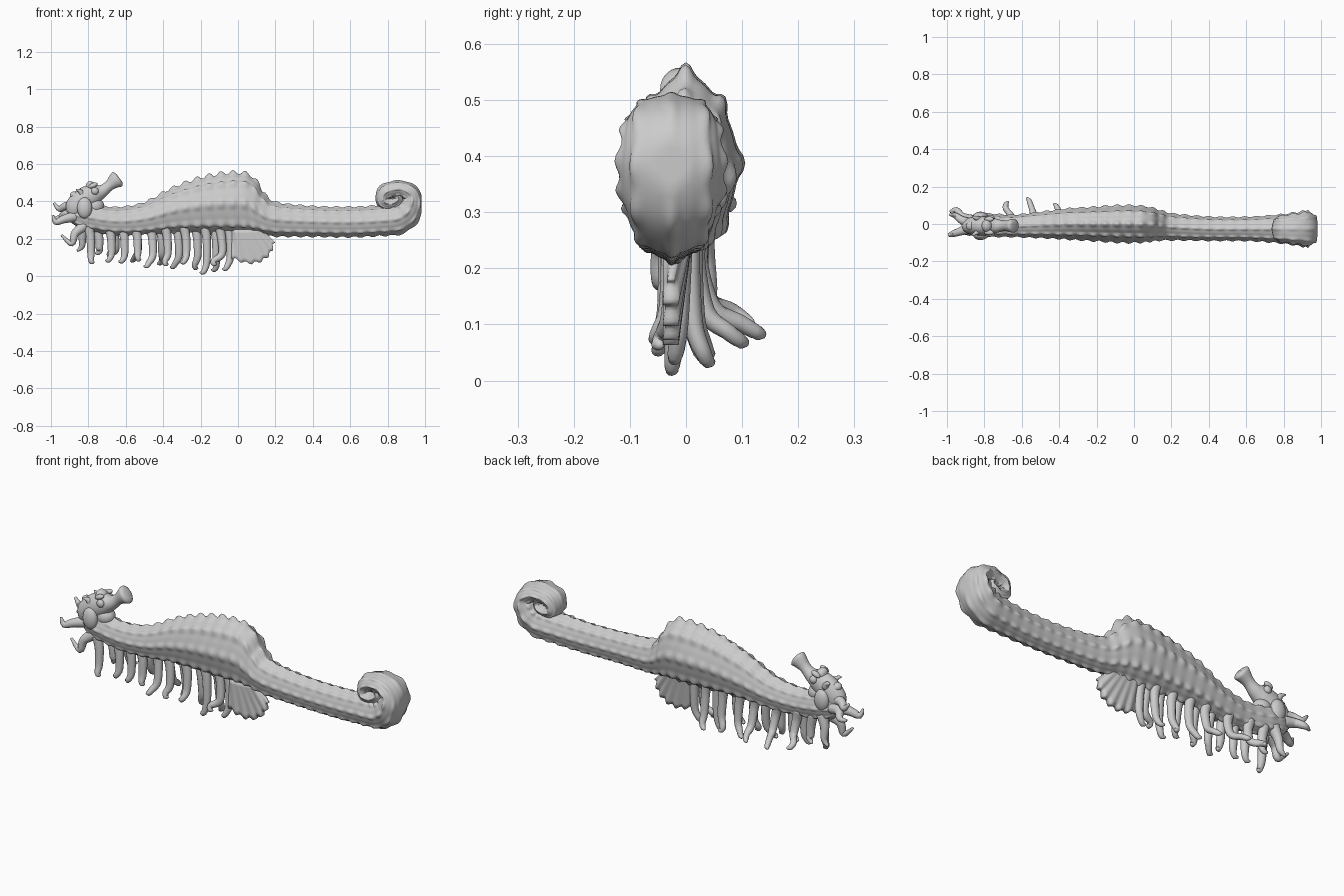
import bpy, bmesh, math
from mathutils import Vector

TAU = 2 * math.pi


def spline(keys, step):
    """Catmull-Rom samples through (x, y, z, half_height, half_width) keys."""
    ks = [keys[0]] + list(keys) + [keys[-1]]
    out = []
    for i in range(1, len(ks) - 2):
        a, b, c, d = ks[i - 1:i + 3]
        n = max(2, int((Vector(c[:3]) - Vector(b[:3])).length / step))
        for j in range(n):
            t = j / n
            out.append([0.5 * (2*q + (r - p)*t + (2*p - 5*q + 4*r - s)*t*t
                               + (3*q - p - 3*r + s)*t**3)
                        for p, q, r, s in zip(a, b, c, d)])
    out.append(list(keys[-1]))
    return out


def finish(name, bm):
    bmesh.ops.recalc_face_normals(bm, faces=bm.faces)
    for f in bm.faces:
        f.smooth = True
    me = bpy.data.meshes.new(name)
    bm.to_mesh(me)
    bm.free()
    ob = bpy.data.objects.new(name, me)
    bpy.context.collection.objects.link(ob)
    return ob


def sweep(name, keys, step=0.012, sides=12, bump=None, max_x=9, upright=False):
    """Tube with elliptical section along a path, optionally knobbed."""
    pts = spline(keys, step)
    bm = bmesh.new()
    rings, dist = [], 0.0
    for i, p in enumerate(pts):
        c = Vector(p[:3])
        t = Vector(pts[min(i+1, len(pts)-1)][:3]) - Vector(pts[max(i-1, 0)][:3])
        if upright and c.x < .65:
            t.z *= 0.1
        t.normalize()
        if i:
            dist += (c - Vector(pts[i-1][:3])).length
        side = (Vector((0, 1, 0)) - t * t.y).normalized()
        up = t.cross(side)
        ring = []
        for k in range(sides):
            a = TAU * k / sides
            f = bump(dist, a, c) if bump else 1
            v = c + side * (math.cos(a) * max(p[4], .002) * f) + up * (math.sin(a) * max(p[3], .002) * f)
            v.x = min(v.x, max_x)
            ring.append(bm.verts.new(v))
        rings.append(ring)
    for r, q in zip(rings, rings[1:]):
        for k in range(sides):
            n = (k + 1) % sides
            bm.faces.new((r[k], r[n], q[n], q[k]))
    bm.faces.new(rings[0])
    bm.faces.new(rings[-1])
    return finish(name, bm)


def ball(name, loc, scale, tilt=0):
    bm = bmesh.new()
    bmesh.ops.create_uvsphere(bm, u_segments=24, v_segments=14, radius=1)
    ob = finish(name, bm)
    ob.location, ob.scale, ob.rotation_euler = loc, scale, (0, tilt, 0)
    return ob


# Body and curled tail: eight knobbed ridges crossed by bony rings
def knobs(s, a, c):
    ridge = max(0, math.cos(8 * a)) ** 1.3
    ring = 0.5 + 0.5 * math.cos(TAU * s / 0.064)
    hump = max(0, 1 - abs(c.x + .12) / .4)
    side = .03 * max(0, math.cos(2 * a)) ** 6 * hump
    slim = .05 * hump * max(0, math.sin(2 * (abs(a - math.pi / 2) if a < math.pi else 0))) ** 2
    crest = 0.04 * max(0, math.sin(a)) ** 12 if -0.5 < c.x < 0.14 else 0
    return 0.94 - slim + side + 0.035 * ridge + (0.09 * ridge + 0.015 + crest) * ring


body_keys = [
    (-.91, 0, .33, .01, .01), (-.885, 0, .33, .05, .04), (-.8, -.005, .315, .07, .06),
    (-.65, -.01, .295, .073, .058), (-.5, -.005, .308, .085, .068), (-.35, 0, .35, .117, .08),
    (-.2, 0, .376, .145, .088), (-.05, 0, .387, .16, .096), (.06, -.002, .38, .155, .092),
    (.13, -.008, .335, .112, .08), (.2, -.015, .305, .09, .07), (.4, -.025, .293, .08, .063),
    (.6, -.026, .29, .079, .063), (.75, -.026, .297, .08, .072), (.86, -.026, .31, .082, .085),
    (.918, -.026, .36, .07, .095), (.928, -.026, .43, .052, .09), (.87, -.026, .465, .046, .08),
    (.79, -.026, .448, .045, .07), (.775, -.026, .4, .036, .068), (.82, -.026, .385, .034, .066),
    (.86, -.026, .41, .026, .063), (.845, -.026, .44, .02, .058), (.825, -.026, .425, .015, .05)]
sweep("body_and_tail", body_keys, 0.009, 80, knobs, 0.982, True)

# Head with cheek, brow and flared snout
sweep("head", [(-.89, -.01, .33, .03, .03), (-.87, -.01, .36, .06, .045), (-.82, -.01, .41, .064, .052),
               (-.765, -.01, .44, .055, .046), (-.725, -.01, .455, .035, .035), (-.69, -.01, .483, .028, .028),
               (-.66, -.01, .508, .04, .034), (-.643, -.01, .52, .046, .036), (-.635, -.01, .526, .025, .02)],
      0.01, 28)
ball("throat", (-.765, -.01, .375), (.05, .045, .045))
ball("brow_crest", (-.785, -.01, .475), (.028, .035, .034), -.5)
ball("head_crest", (-.865, -.01, .425), (.036, .028, .026), .5)
for sgn, label in ((-1, "front"), (1, "back")):
    y = -.01 + sgn * .05
    ball(label + "_gill_cover", (-.82, y, .365), (.04, .026, .056))
    ball(label + "_eye", (-.765, y - sgn * .008, .455), (.02, .016, .02))
    ball(label + "_eye_ridge", (-.775, y - sgn * .014, .485), (.026, .014, .013), -.4)
    sweep(label + "_horn", [(-.83, y * .6, .43, .02, .018), (-.845, y * .8, .455, .012, .012),
                            (-.865, y, .462, .004, .004)], .01, 10)

# Mane of tapering, wavy tendrils: base x, base y, tip x, tip y, tip z
tendrils = [
    (-.80, -.03, -.79, -.05, .06), (-.755, .02, -.74, .03, .11), (-.69, -.02, -.685, -.03, .07),
    (-.67, .02, -.69, .11, .09), (-.62, -.02, -.615, -.03, .065), (-.55, .02, -.555, .13, .07),
    (-.55, -.025, -.54, -.04, .075), (-.47, -.01, -.48, -.05, .04), (-.42, .015, -.41, .1, .055),
    (-.39, -.025, -.395, -.05, .05), (-.33, .01, -.34, .04, .035), (-.29, -.025, -.285, -.055, .06),
    (-.23, .005, -.235, .03, .03), (-.18, -.02, -.18, -.025, .006), (-.13, .005, -.12, .04, .02),
    (-.10, -.02, -.135, -.05, .05), (-.055, -.01, -.06, -.02, .025)]
for i, (x, y, tx, ty, tz) in enumerate(tendrils):
    hook = -.022 if i % 3 else .02
    my = y * .75 + ty * .25
    sweep(f"mane_tendril_{i + 1}", [
        (x, y, .265, .026, .022), (x + .012, y, .205, .023, .02),
        (x + .014, my, .09 + tz * .55, .02, .017),
        (tx + .004, ty * .7 + y * .3, tz + .032, .016, .015),
        (tx + hook * .4, ty, tz + .014, .013, .012),
        (tx + hook, ty + .008, tz + .014, .005, .005)], .01, 12)

# Curling tendrils around the crown
crown = [
    [(-.87, -.02, .32), (-.93, -.04, .305), (-.975, -.055, .29), (-.99, -.06, .325)],
    [(-.87, .0, .37), (-.92, .02, .375), (-.955, .045, .36), (-.985, .05, .392)],
    [(-.87, .02, .33), (-.92, .04, .335), (-.95, .075, .315), (-.985, .065, .31)],
    [(-.82, -.02, .27), (-.87, -.04, .23), (-.89, -.045, .175), (-.945, -.04, .22)],
    [(-.81, .02, .28), (-.83, .03, .22), (-.835, .04, .16), (-.86, .045, .135)]]
for i, path in enumerate(crown):
    sweep(f"crown_tendril_{i + 1}", [p + (r, r) for p, r in zip(path, (.03, .022, .016, .006))], .01, 12)

# Fan-shaped fin with rippled rays and scalloped edge
bm = bmesh.new()
cols, rows = 48, 8
grid = {}
for s in (-1, 1):
    for i in range(cols + 1):
        u = i / cols
        wave = math.cos(u * TAU * 6)
        root = Vector((-.035 + .165 * u, -.015, .25))
        ang = math.radians(-90 + 45 * u)
        reach = .15 + .065 * math.sin(u * math.pi) - .06 * u + .007 * wave
        for j in range(rows + 1):
            v = j / rows
            p = root + Vector((math.cos(ang), 0, math.sin(ang))) * reach * v
            thick = (.026 - .014 * v) * min(1, .3 + 6 * min(u, 1 - u))
            p.y += s * (thick + .002 * wave * v) - .012 * v
            grid[s, i, j] = bm.verts.new(p)
    for i in range(cols):
        for j in range(rows):
            bm.faces.new([grid[s, i + a, j + b] for a, b in ((0, 0), (1, 0), (1, 1), (0, 1))])
rim = [(0, j) for j in range(rows)] + [(i, rows) for i in range(cols)] \
    + [(cols, j) for j in range(rows, 0, -1)] + [(i, 0) for i in range(cols, 0, -1)]
for a, b in zip(rim, rim[1:] + rim[:1]):
    bm.faces.new((grid[(-1,) + a], grid[(-1,) + b], grid[(1,) + b], grid[(1,) + a]))
finish("fan_fin", bm)
